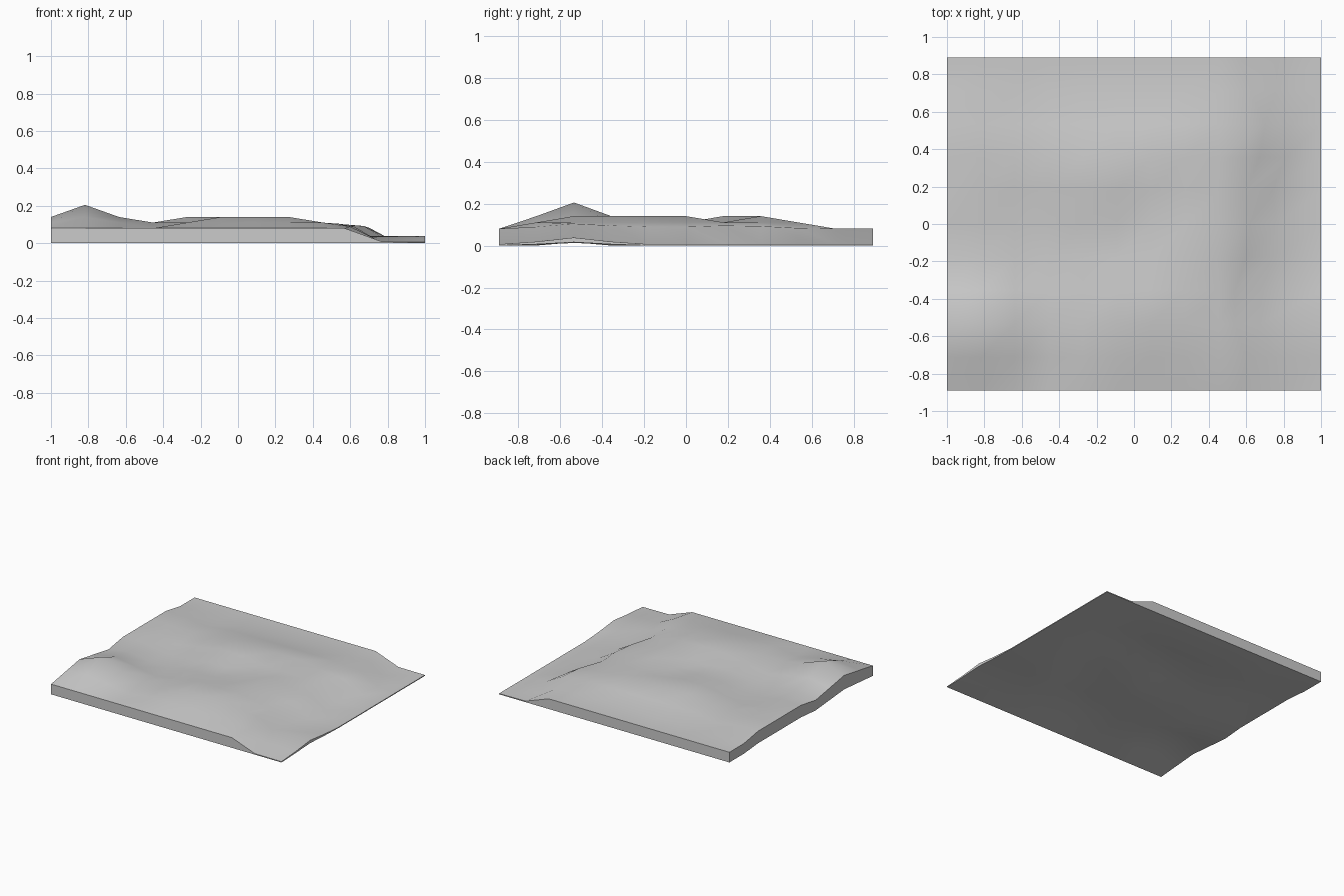
import bpy, bmesh

if "Cube" in bpy.data.objects:
    bpy.data.objects.remove(bpy.data.objects["Cube"])

W, D = 1.0, 0.89
STEP = 0.03          # height of one terrain level
PLAIN = 0.08         # height of the upper plain
FOOT = 0.008         # height of the low shore
UNDER = 0.5          # how far the underside follows the relief

# terrain levels, one row per y line from front to back, x from -1 to 0.45
LEVELS = ["000000000",
          "121011111",
          "242112221",
          "121012221",
          "010011121",
          "110011121",
          "110122111",
          "111122221",
          "110111111",
          "000000000",
          "000000000"]
# centre of the wandering bank, level of its top edge, level of the shore
BANK = [0.67, 0.67, 0.61, 0.61, 0.67, 0.69, 0.67, 0.74, 0.77, 0.69, 0.67]
BRINK = [0, 0.3, 0.8, 0.5, 0.3, 0.3, 0.5, 0.4, 0.1, 0, 0]
SHORE = [0, 0.4, 1.05, 0.4, 0, 0, 0, 0, 0, 0, 0]

bm = bmesh.new()
rows = len(LEVELS)
top, under = [], []
for j, row in enumerate(LEVELS):
    y = -D + 2 * D * j / (rows - 1)
    # (x, thickness, relief) across the tile
    pts = [(-W + 2 * W * i / 11, PLAIN, STEP * int(c) * (1.04 if c == "4" else 1))
           for i, c in enumerate(row)]
    half = 0.1 if j in (0, rows - 1) else 0.07
    pts += [(BANK[j] - half, PLAIN, STEP * BRINK[j]),
            (BANK[j] + half, FOOT, STEP * SHORE[j]),
            (W, FOOT * 0.8, STEP * SHORE[j])]
    top.append([bm.verts.new((x, y, t + r)) for x, t, r in pts])
    under.append([bm.verts.new((x, y, UNDER * r)) for x, t, r in pts])

# top surface and softly rolling underside
cols = len(top[0])
for grid in (top, under):
    for j in range(rows - 1):
        for i in range(cols - 1):
            f = bm.faces.new((grid[j][i], grid[j][i + 1],
                              grid[j + 1][i + 1], grid[j + 1][i]))
            f.smooth = True


def rim(g):
    return (g[0][:-1] + [r[-1] for r in g[:-1]]
            + g[-1][:0:-1] + [r[0] for r in g[:0:-1]])


# side walls
upper, lower = rim(top), rim(under)
n = len(upper)
for k in range(n):
    m = (k + 1) % n
    bm.faces.new((upper[k], lower[k], lower[m], upper[m]))
bmesh.ops.recalc_face_normals(bm, faces=bm.faces)

# keep the rim crisp
for e in bm.edges:
    if any(not f.smooth for f in e.link_faces):
        e.smooth = False

mesh = bpy.data.meshes.new("terrain_tile")
bm.to_mesh(mesh)
bm.free()
obj = bpy.data.objects.new("terrain_tile", mesh)
bpy.context.collection.objects.link(obj)
